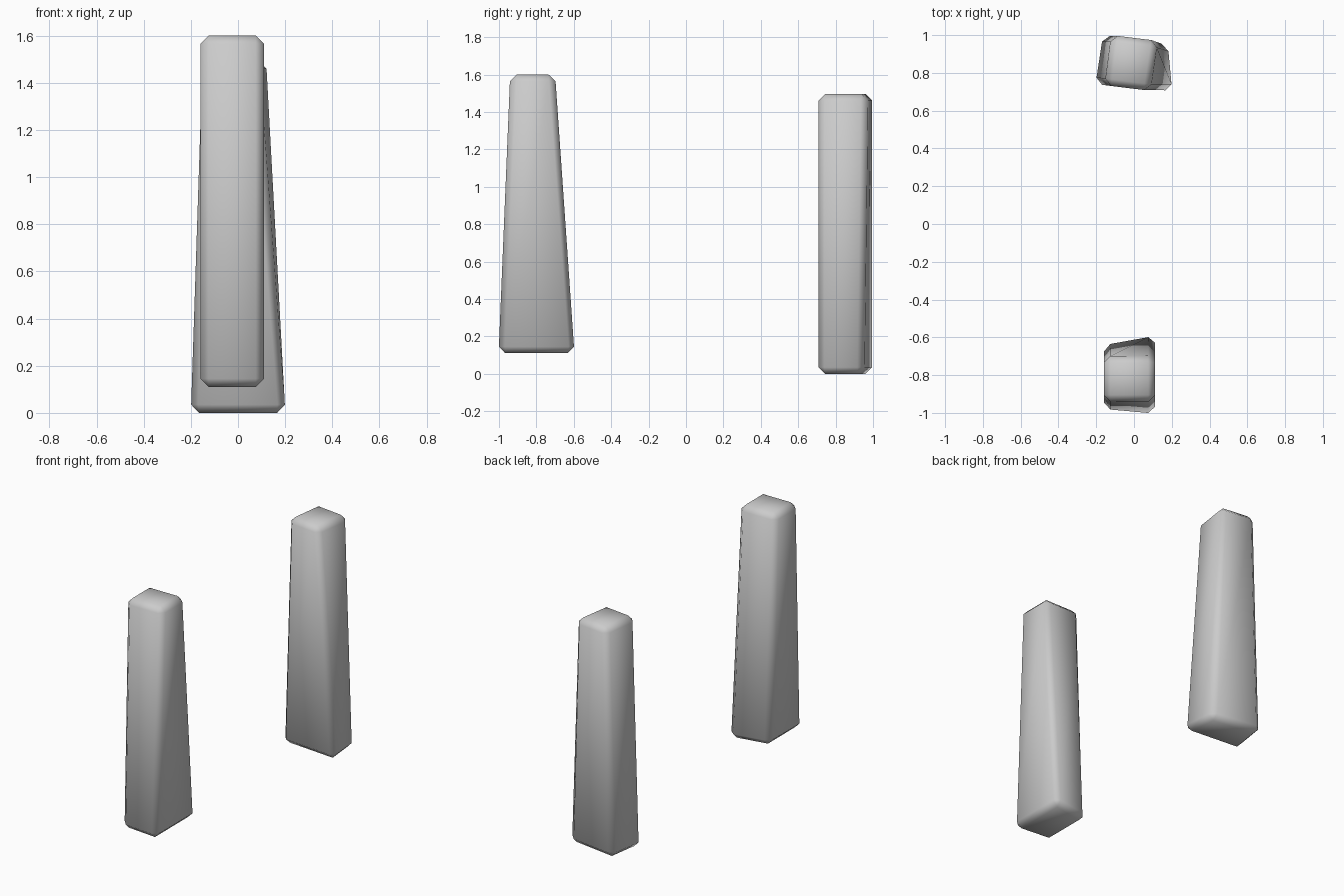
import bpy, bmesh

if "Cube" in bpy.data.objects:
    bpy.data.objects.remove(bpy.data.objects["Cube"])


def tapered_post(name, bottom, z0, top, z1, bevel=0.035):
    """Four-sided tapered post with softly chamfered edges."""
    bm = bmesh.new()
    lo = [bm.verts.new((x, y, z0)) for x, y in bottom]
    hi = [bm.verts.new((x, y, z1)) for x, y in top]
    bm.faces.new(lo[::-1])
    bm.faces.new(hi)
    for i in range(4):
        j = (i + 1) % 4
        bm.faces.new((lo[i], lo[j], hi[j], hi[i]))
    bmesh.ops.bevel(bm, geom=bm.edges[:], offset=bevel, segments=1,
                    profile=0.5, affect='EDGES')
    bmesh.ops.recalc_face_normals(bm, faces=bm.faces[:])
    for f in bm.faces:
        f.smooth = True
    mesh = bpy.data.meshes.new(name)
    bm.to_mesh(mesh)
    bm.free()
    obj = bpy.data.objects.new(name, mesh)
    bpy.context.collection.objects.link(obj)
    return obj


# Front post: raised slightly, tapers along y
tapered_post("front_post",
             [(-0.16, -0.98), (0.11, -1.005), (0.11, -0.59), (-0.16, -0.64)], 0.11,
             [(-0.16, -0.94), (0.11, -0.94), (0.11, -0.70), (-0.16, -0.70)], 1.60)

# Rear post: stands on the ground, tapers along x, turned a little
tapered_post("rear_post",
             [(-0.205, 0.74), (0.205, 0.705), (0.18, 0.95), (-0.165, 1.0)], 0.0,
             [(-0.155, 0.735), (0.085, 0.705), (0.125, 0.97), (-0.12, 1.0)], 1.495)
